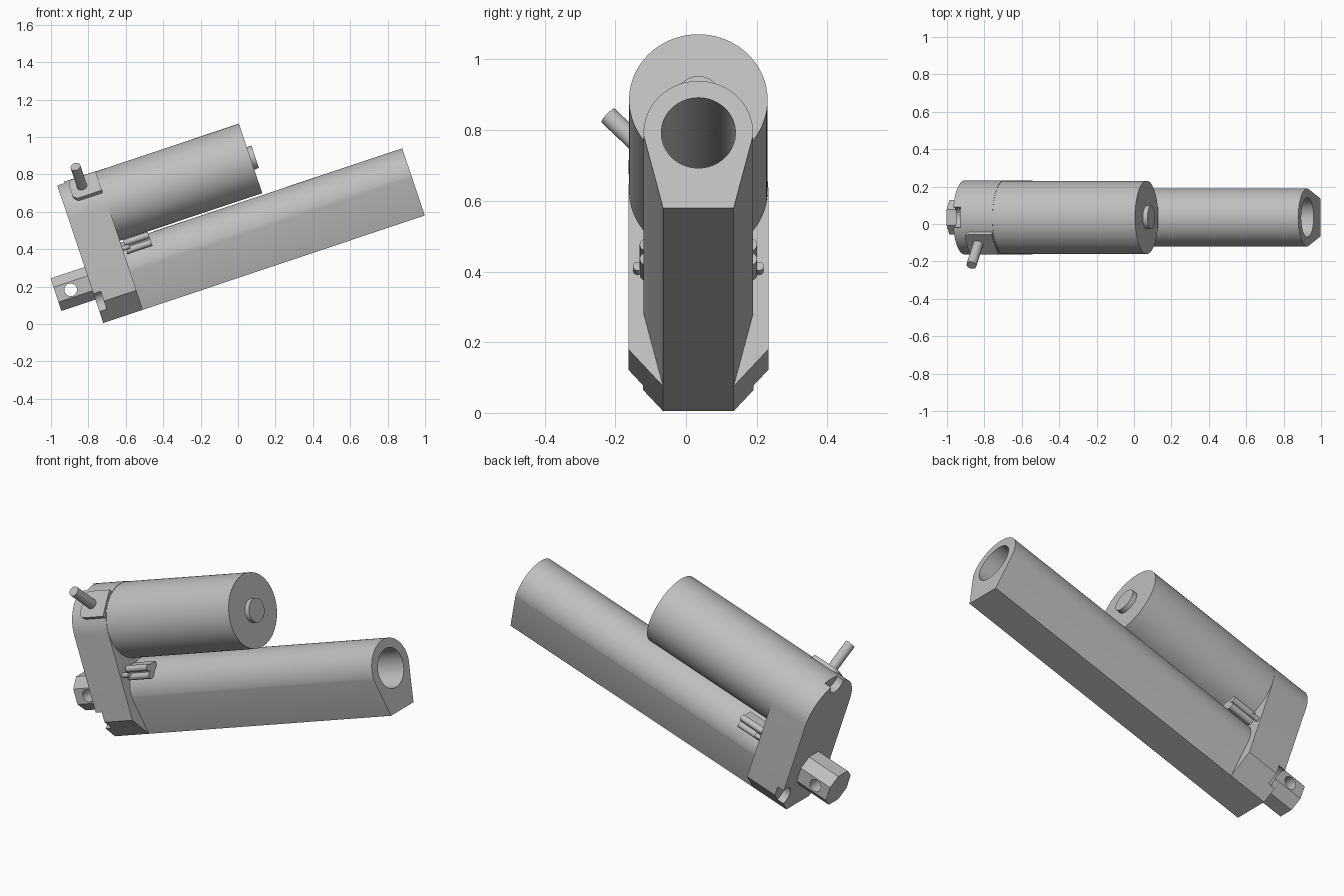
import bpy, bmesh, math
from mathutils import Matrix, Vector

if "Cube" in bpy.data.objects:
    bpy.data.objects.remove(bpy.data.objects["Cube"], do_unlink=True)

grey = bpy.data.materials.new("plain grey")
grey.use_nodes = True
grey.diffuse_color = (0.52, 0.52, 0.52, 1)
grey.node_tree.nodes["Principled BSDF"].inputs["Base Color"].default_value = (0.52, 0.52, 0.52, 1)

# Everything is modelled along x, then tilted into place
TILT = Matrix.Translation((-0.72, 0.035, 0.005)) @ Matrix.Rotation(math.radians(-18.5), 4, 'Y')
TUBE_Z, MOTOR_Z = 0.224, 0.585


def make(name, bm, frame=Matrix()):
    bmesh.ops.recalc_face_normals(bm, faces=bm.faces)
    bm.transform(TILT @ frame)
    mesh = bpy.data.meshes.new(name)
    bm.to_mesh(mesh)
    bm.free()
    mesh.materials.append(grey)
    obj = bpy.data.objects.new(name, mesh)
    bpy.context.collection.objects.link(obj)
    return obj


def extrude(name, points, depth, frame=Matrix()):
    """Closed outline of 3D points pushed along a depth vector."""
    bm = bmesh.new()
    face = bm.faces.new([bm.verts.new(p) for p in points])
    ext = bmesh.ops.extrude_face_region(bm, geom=[face])["geom"]
    moved = [v for v in ext if isinstance(v, bmesh.types.BMVert)]
    bmesh.ops.translate(bm, verts=moved, vec=depth)
    return make(name, bm, frame)


def along_x(name, profile, x0, x1):
    return extrude(name, [(x0, y, z) for y, z in profile], (x1 - x0, 0, 0))


def rod(name, start, end, radius, sides=48):
    start, end = Vector(start), Vector(end)
    axis = end - start
    bm = bmesh.new()
    bmesh.ops.create_cone(bm, cap_ends=True, segments=sides, radius1=radius,
                          radius2=radius, depth=axis.length)
    turn = axis.to_track_quat('Z', 'Y').to_matrix().to_4x4()
    return make(name, bm, Matrix.Translation((start + end) / 2) @ turn)


def arc(cy, cz, r, a0, a1, n):
    steps = [math.radians(a0 + (a1 - a0) * i / n) for i in range(n + 1)]
    return [(cy + r * math.cos(a), cz + r * math.sin(a)) for a in steps]


def cut(obj, cutter):
    mod = obj.modifiers.new("cut", 'BOOLEAN')
    mod.operation, mod.solver, mod.object = 'DIFFERENCE', 'EXACT', cutter
    bpy.context.view_layer.objects.active = obj
    bpy.ops.object.modifier_apply(modifier=mod.name)
    bpy.data.objects.remove(cutter, do_unlink=True)


parts = []

# Outer tube: round top, flat narrow base, deep bore
tube = along_x("outer_tube", [(-0.1, 0), (0.1, 0)] + arc(0, TUBE_Z, 0.155, -3, 183, 48), 0.2, 1.812)
cut(tube, rod("bore", (0.8, 0, TUBE_Z), (1.9, 0, TUBE_Z), 0.105, 64))
parts.append(tube)

# Gear housing with chamfered foot and three round screw pockets
housing = along_x("gear_housing", [(-0.1, 0), (0.1, 0), (0.198, 0.11)]
                  + arc(0, MOTOR_Z, 0.198, 0, 180, 48) + [(-0.198, 0.11)], 0, 0.223)
for y, z in ((0, 0.775), (-0.175, 0.115), (0.175, 0.115)):
    cut(housing, rod("pocket", (-0.04, y, z), (0.04, y, z), 0.055, 32))
parts.append(housing)

# Motor and its end boss
parts.append(rod("motor", (0.2, 0, MOTOR_Z), (1.026, 0, MOTOR_Z), 0.196, 96))
parts.append(rod("motor_end_boss", (1.0, 0, MOTOR_Z), (1.052, 0, MOTOR_Z), 0.063))

# Rear mounting lug: chamfered block with a cross hole
h, c = 0.092, 0.042
corners = [(h, c), (c, h), (-c, h), (-h, c), (-h, -c), (-c, -h), (c, -h), (h, -c)]
lug = along_x("rear_lug", [(y, TUBE_Z + z) for y, z in corners], -0.192, 0.02)
cut(lug, rod("pin_hole", (-0.109, -0.2, TUBE_Z), (-0.109, 0.2, TUBE_Z), 0.034))
parts.append(lug)

# Cable outlet, set at 45 degrees on the front side of the housing
out45 = Matrix.Translation((0.13, 0, MOTOR_Z)) @ Matrix.Rotation(math.radians(45), 4, 'X')
pad = [(0.088, -0.075), (0.088, 0.075)] + arc(-0.035, 0.04, 0.035, 90, 180, 8) \
    + arc(-0.035, -0.04, 0.035, 180, 270, 8)
parts.append(extrude("cable_pad", [(x, y, 0.1) for x, y in pad], (0, 0, 0.104), out45))
d = math.sqrt(0.5)
parts.append(rod("cable", (0.124, -0.15 * d, MOTOR_Z + 0.15 * d),
                 (0.124, -0.361 * d, MOTOR_Z + 0.361 * d), 0.027, 32))

# Sensor rails either side of the tube, beside the housing
for side, label in ((-1, "front"), (1, "back")):
    web = [(side * 0.08, 0.315), (side * 0.148, 0.315), (side * 0.148, 0.38), (side * 0.08, 0.38)]
    parts.append(along_x(label + "_rail_web", web, 0.24, 0.378))
    for z, level in ((0.327, "lower"), (0.37, "upper")):
        parts.append(rod(f"{label}_{level}_rail", (0.24, side * 0.148, z),
                         (0.38, side * 0.148, z), 0.018, 24))
    parts.append(rod(label + "_rail_pin", (0.21, side * 0.172, 0.345),
                     (0.262, side * 0.172, 0.345), 0.013, 16))

# Smooth round faces, keep edges crisp
bpy.ops.object.select_all(action='DESELECT')
for obj in parts:
    obj.select_set(True)
bpy.context.view_layer.objects.active = parts[0]
bpy.ops.object.shade_smooth_by_angle(angle=math.radians(25))
